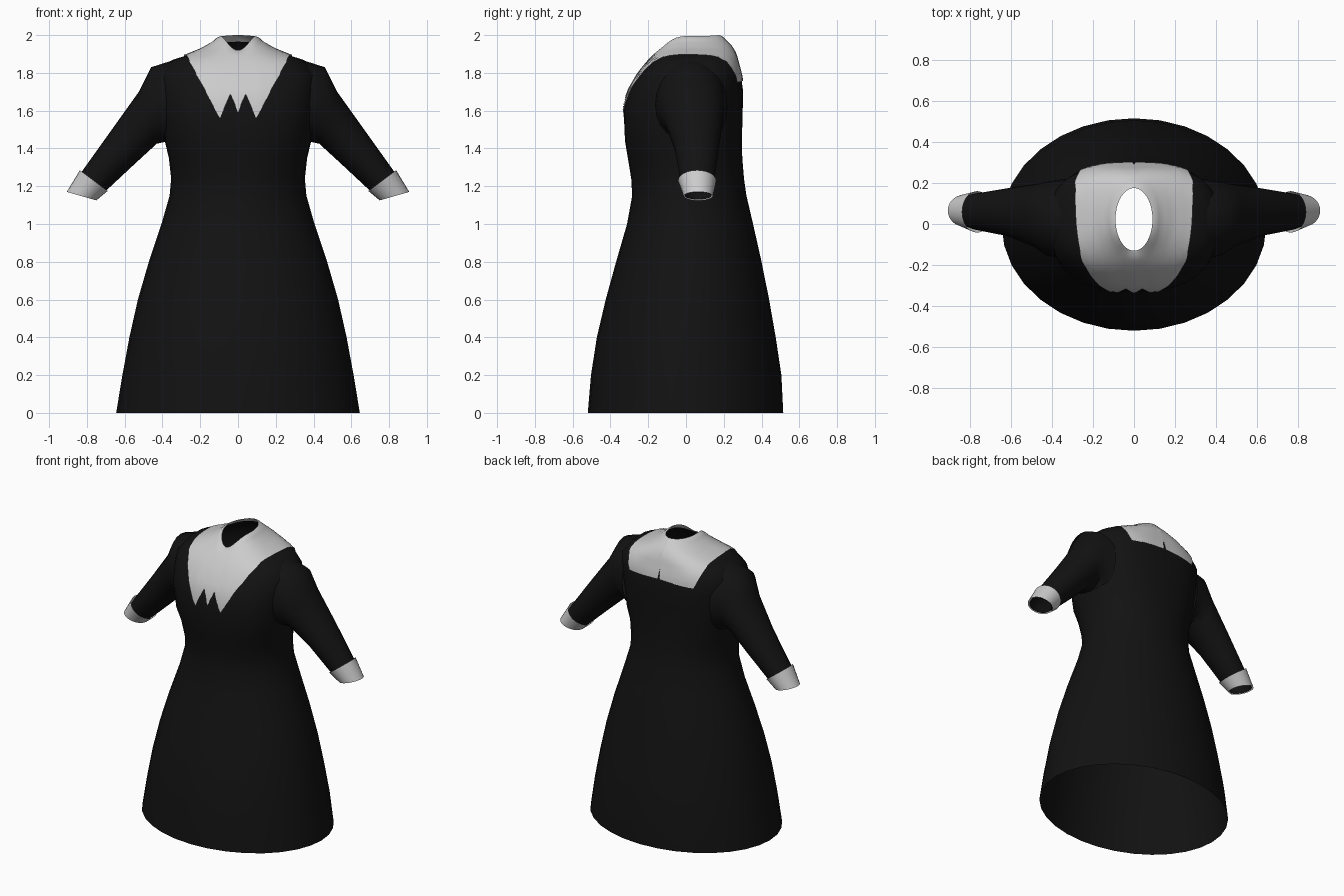
import bpy
from math import sin, cos, pi, radians
from mathutils import Vector
from mathutils.bvhtree import BVHTree

if "Cube" in bpy.data.objects:
    bpy.data.objects.remove(bpy.data.objects["Cube"])

N = 32
black = bpy.data.materials.new("black_cloth")
black.diffuse_color = (0.006, 0.006, 0.006, 1)
black.use_nodes = True
black.node_tree.nodes["Principled BSDF"].inputs["Base Color"].default_value = black.diffuse_color


def quads(rows, closed):
    """Faces joining successive rows of equal length."""
    n = len(rows[0])
    return [(i * n + j, i * n + (j + 1) % n, (i + 1) * n + (j + 1) % n, (i + 1) * n + j)
            for i in range(len(rows) - 1) for j in range(n if closed else n - 1)]


def make(name, rows, closed=True, mat=None, mirror=False):
    me = bpy.data.meshes.new(name)
    me.from_pydata([p for r in rows for p in r], [], quads(rows, closed))
    ob = bpy.data.objects.new(name, me)
    bpy.context.collection.objects.link(ob)
    if mat:
        me.materials.append(mat)
    if mirror:
        ob.modifiers.new("mirror", "MIRROR")
    bpy.ops.object.select_all(action='DESELECT')
    ob.select_set(True)
    bpy.context.view_layer.objects.active = ob
    bpy.ops.object.shade_smooth_by_angle(angle=radians(50))
    return ob


def body_point(ring, t):
    """Superellipse ring whose height may differ at side, front and back."""
    a, yf, yb, zs, zf, zb, e = ring
    c, s = cos(t), sin(t)
    x = a * abs(c) ** (2 / e) * (1 if c > 0 else -1)
    k = abs(s) ** (2 / e) * (1 if s > 0 else -1)
    y = (yf + yb) / 2 + (yb - yf) / 2 * k
    z = zs + ((zf if s < 0 else zb) - zs) * abs(s) ** 3
    return Vector((x, y, z))


# Dress body: half width, front y, back y, height, squareness
flat = [(.645, -.52, .515, 0, 2), (.612, -.503, .505, .2, 2), (.575, -.472, .475, .4, 2),
        (.53, -.425, .44, .6, 2), (.472, -.37, .40, .8, 2), (.405, -.312, .355, 1.0, 2),
        (.362, -.285, .32, 1.15, 2), (.354, -.29, .307, 1.24, 2.1), (.366, -.308, .298, 1.35, 2.2),
        (.388, -.323, .296, 1.44, 2.4), (.405, -.33, .30, 1.6, 2.5), (.415, -.307, .303, 1.7, 2.5)]
rings = [(a, f, b, z, z, z, e) for a, f, b, z, e in flat]
# Shoulders rising to the neck: side, front and back heights differ
rings += [(.415, -.255, .29, 1.79, 1.79, 1.79, 2.6),
          (.35, -.22, .275, 1.868, 1.835, 1.845, 2.6),
          (.27, -.19, .26, 1.893, 1.87, 1.90, 2.5),
          (.19, -.165, .24, 1.925, 1.895, 1.935, 2.3),
          (.13, -.145, .21, 1.96, 1.91, 1.965, 2.1),
          (.09, -.13, .175, 1.995, 1.92, 2.0, 2)]
rows = [[body_point(r, 2 * pi * j / N) for j in range(N)] for r in rings]
tree = BVHTree.FromPolygons([p for r in rows for p in r], quads(rows, True))
make("dress_body", rows[:-1], mat=black)

# Collar: neck angle and outer edge point, right half from front to back
edge = [(-90, 0, -.31, 1.59), (-81, .04, -.32, 1.69), (-70, .095, -.33, 1.56),
        (-55, .15, -.30, 1.66), (-36, .21, -.24, 1.77), (-12, .26, -.12, 1.865),
        (5, .28, 0, 1.89), (18, .285, .10, 1.89), (33, .275, .20, 1.85),
        (52, .25, .28, 1.75), (70, .12, .29, 1.755), (86, .008, .30, 1.76),
        (90, 0, .30, 1.83)]
cols = []
for p, q in zip(edge, edge[1:]):
    cols += [[u + (v - u) * k / 3 for u, v in zip(p, q)] for k in range(3)]
cols.append(edge[-1])
M = 12
collar = []
for i in range(M + 1):
    row = []
    for ang, *e in cols:
        neck = body_point(rings[-1], radians(ang))
        p = neck.lerp(Vector(e), i / M)
        if i:
            x = p.x
            hit, nor, _, _ = tree.find_nearest(p)
            p = hit + nor * 0.008
            if x < 1e-4:
                p.x = 0
        p.x = max(p.x, 0)
        row.append(p)
    collar.append(row)
make("collar", collar[::-1], closed=False, mirror=True)


def tube(sections, n=24):
    """Rings given by top and bottom points in xz and a y range."""
    out = []
    for tx, tz, bx, bz, y0, y1 in sections:
        top, bot = Vector((tx, (y0 + y1) / 2, tz)), Vector((bx, (y0 + y1) / 2, bz))
        mid, up = (top + bot) / 2, (top - bot) / 2
        out.append([mid + up * cos(2 * pi * j / n) - Vector((0, (y1 - y0) / 2 * sin(2 * pi * j / n), 0))
                    for j in range(n)])
    return out


# Sleeves, with the lining running on inside the cuffs
make("sleeves", tube([(.34, 1.868, .33, 1.38, -.17, .22),
                      (.46, 1.83, .385, 1.435, -.155, .205),
                      (.525, 1.70, .43, 1.425, -.115, .195),
                      (.67, 1.497, .55, 1.315, -.06, .175),
                      (.825, 1.28, .70, 1.175, -.03, .15),
                      (.895, 1.168, .757, 1.13, -.005, .135)]), mat=black, mirror=True)

# Turned-back cuffs
make("cuffs", tube([(.837, 1.285, .69, 1.175, -.042, .16),
                    (.907, 1.17, .75, 1.125, -.012, .142)]), mirror=True)
